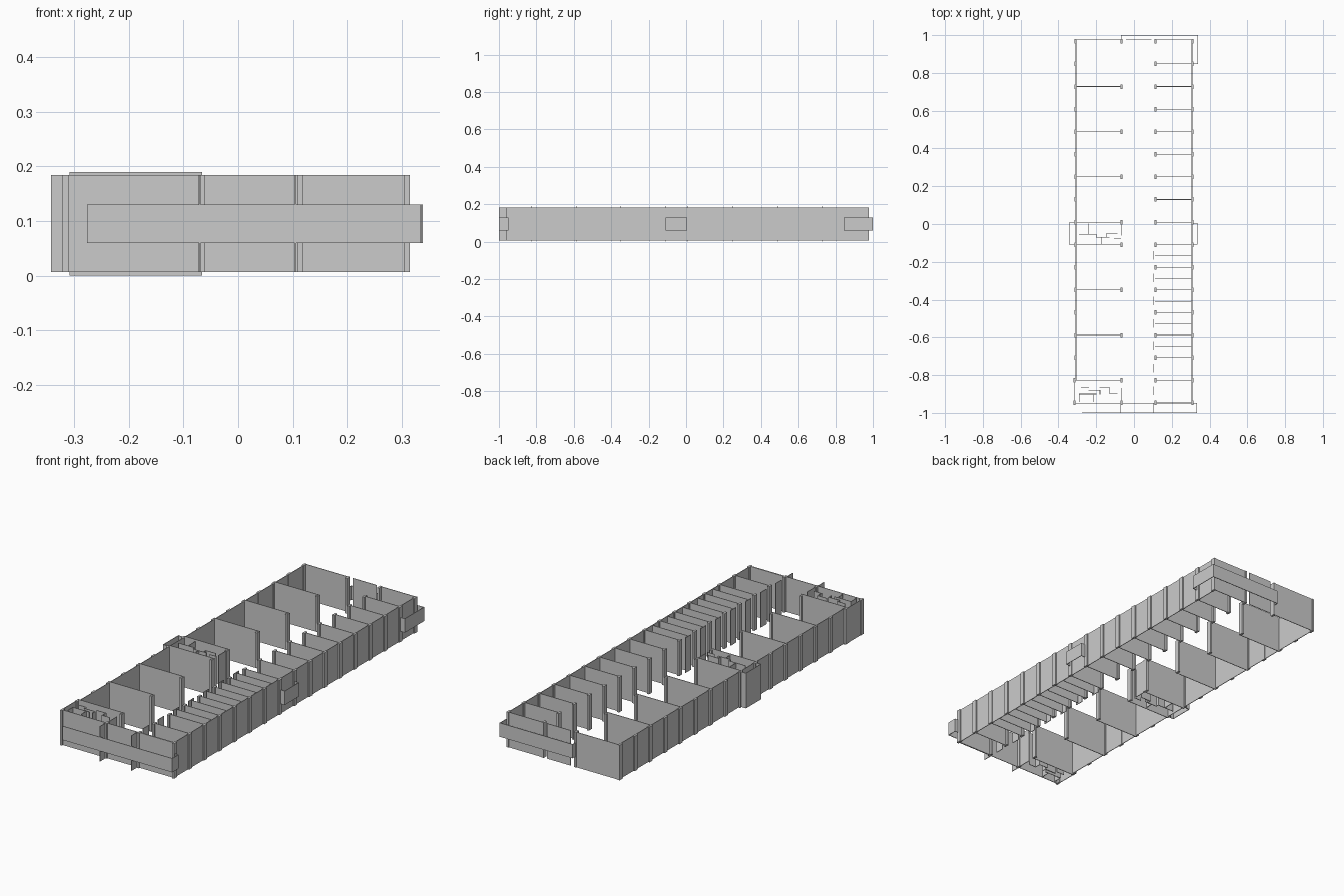
import bpy
import bmesh
from mathutils import Matrix, Vector

cube = bpy.data.objects.get("Cube")
if cube:
    bpy.data.objects.remove(cube, do_unlink=True)

grey = bpy.data.materials.new("plain_grey")
grey.use_nodes = True
COLOUR = (0.6, 0.6, 0.6, 1)
grey.diffuse_color = COLOUR
grey.node_tree.nodes["Principled BSDF"].inputs["Base Color"].default_value = COLOUR

WALL = (0.007, 0.184)      # height range of walls
TALL = (0, 0.19)           # slightly taller room dividers
BAND = (0.06, 0.13)        # projecting window bands
THIN = 0.003
LEFT, LEFT_IN, RIGHT_IN, RIGHT = -0.307, -0.067, 0.113, 0.307
FRONT, BACK = -0.95, 0.975


def row(i):
    """Depth of structural row i, counted from the back."""
    return 0.967 - 0.1196 * i


def make(name, boxes):
    """One object from (centre, size) boxes."""
    bm = bmesh.new()
    for centre, size in boxes:
        bmesh.ops.create_cube(bm, size=1, matrix=Matrix.Translation(centre)
                              @ Matrix.Diagonal((*size, 1)))
    mesh = bpy.data.meshes.new(name)
    bm.to_mesh(mesh)
    bm.free()
    mesh.materials.append(grey)
    ob = bpy.data.objects.new(name, mesh)
    bpy.context.collection.objects.link(ob)
    return ob


def panel(a, b, z=WALL):
    """Thin upright panel between two plan points."""
    a, b = Vector(a), Vector(b)
    mid, span = (a + b) / 2, b - a
    return ((mid.x, mid.y, sum(z) / 2),
            (abs(span.x) + THIN, abs(span.y) + THIN, z[1] - z[0]))


def path(points, z=WALL):
    """Panels along a plan polyline."""
    return [panel(a, b, z) for a, b in zip(points, points[1:])]


def paths(lines, z=WALL):
    return [box for line in lines for box in path(line, z)]


# Long outer walls and end walls
make("left_outer_wall", path([(LEFT, BACK), (LEFT, row(15))]))
make("right_outer_wall", path([(RIGHT, BACK), (RIGHT, FRONT)]))
make("front_wall", path([(-0.317, FRONT), (RIGHT, FRONT)]))
make("back_wall", paths([
    [(LEFT, BACK), (LEFT_IN, BACK)],
    [(-0.04, BACK), (0.09, BACK)],
    [(RIGHT_IN, BACK), (RIGHT, BACK)]]))

# Columns along four lines
columns = []
height = WALL[1] - WALL[0]
for i in range(17):
    xs = [LEFT - (0.008 if i > 14 else 0.003), RIGHT_IN, RIGHT + 0.002]
    if i in (0, 2, 4, 6, 8, 9, 11, 13, 15, 16):
        xs.append(LEFT_IN)
    columns += [((x, row(i), sum(WALL) / 2), (0.011, 0.024, height)) for x in xs]
make("columns", columns)

# Room dividers on both sides of the corridor
make("left_dividers", [panel((LEFT, row(i)), (LEFT_IN, row(i)), TALL)
                       for i in (2, 4, 6, 8, 9, 11, 13, 15)])
make("right_dividers", [panel((RIGHT_IN, row(i)), (RIGHT, row(i)))
                        for i in range(1, 17)])
make("right_half_dividers", [panel((RIGHT_IN, row(i + 0.5)), (RIGHT - 0.005, row(i + 0.5)))
                             for i in range(9, 14)])

# Short screens on the corridor side of the small rooms
make("corridor_screens", [panel((0.105, row(i + 0.3)), (0.105, row(i + 0.65)))
                          for i in range(9, 16)])

# Full height bay and front corner room on the left
make("left_bay", path([(LEFT, row(8)), (-0.34, row(8)), (-0.34, row(9)), (LEFT, row(9))]))
make("corner_room_wall", path([(LEFT, row(15)), (-0.317, row(15)), (-0.317, FRONT)]))

# Projecting bands at the ends and on the right side
FACE = 0.9985
make("front_band", path([(-0.275, -FACE), (0.332, -FACE), (0.332, FRONT), (RIGHT, FRONT)], BAND))
make("back_band", path([(LEFT_IN, BACK), (LEFT_IN, FACE), (0.337, FACE),
                        (0.337, row(1)), (RIGHT, row(1))], BAND))
make("right_band", path([(RIGHT, 0.003), (0.335, 0.003), (0.335, -0.108),
                         (RIGHT, -0.108)], BAND))
make("front_fins", [panel((x, FRONT), (x, -FACE)) for x in (-0.07, 0.105)])

# Small cubicle partitions in the two service rooms
make("middle_cubicles", paths([
    [(-0.29, -0.055), (-0.2, -0.055), (-0.2, -0.07), (-0.13, -0.07)],
    [(-0.24, 0), (-0.24, -0.055)],
    [(-0.17, -0.07), (-0.17, -0.105)],
    [(-0.145, -0.07), (-0.145, -0.05), (-0.09, -0.05)],
    [(-0.105, -0.075), (-0.07, -0.075)],
    [(LEFT_IN, 0), (LEFT_IN, -0.06)]]))
make("front_cubicles", paths([
    [(-0.28, -0.865), (-0.24, -0.865)],
    [(-0.29, -0.94), (-0.29, -0.9), (-0.2, -0.9)],
    [(-0.215, -0.9), (-0.215, -0.94)],
    [(-0.24, -0.88), (-0.18, -0.88), (-0.18, -0.9)],
    [(-0.18, -0.865), (-0.13, -0.865), (-0.13, -0.895), (-0.09, -0.895)],
    [(LEFT_IN, -0.87), (LEFT_IN, FRONT)]]))
